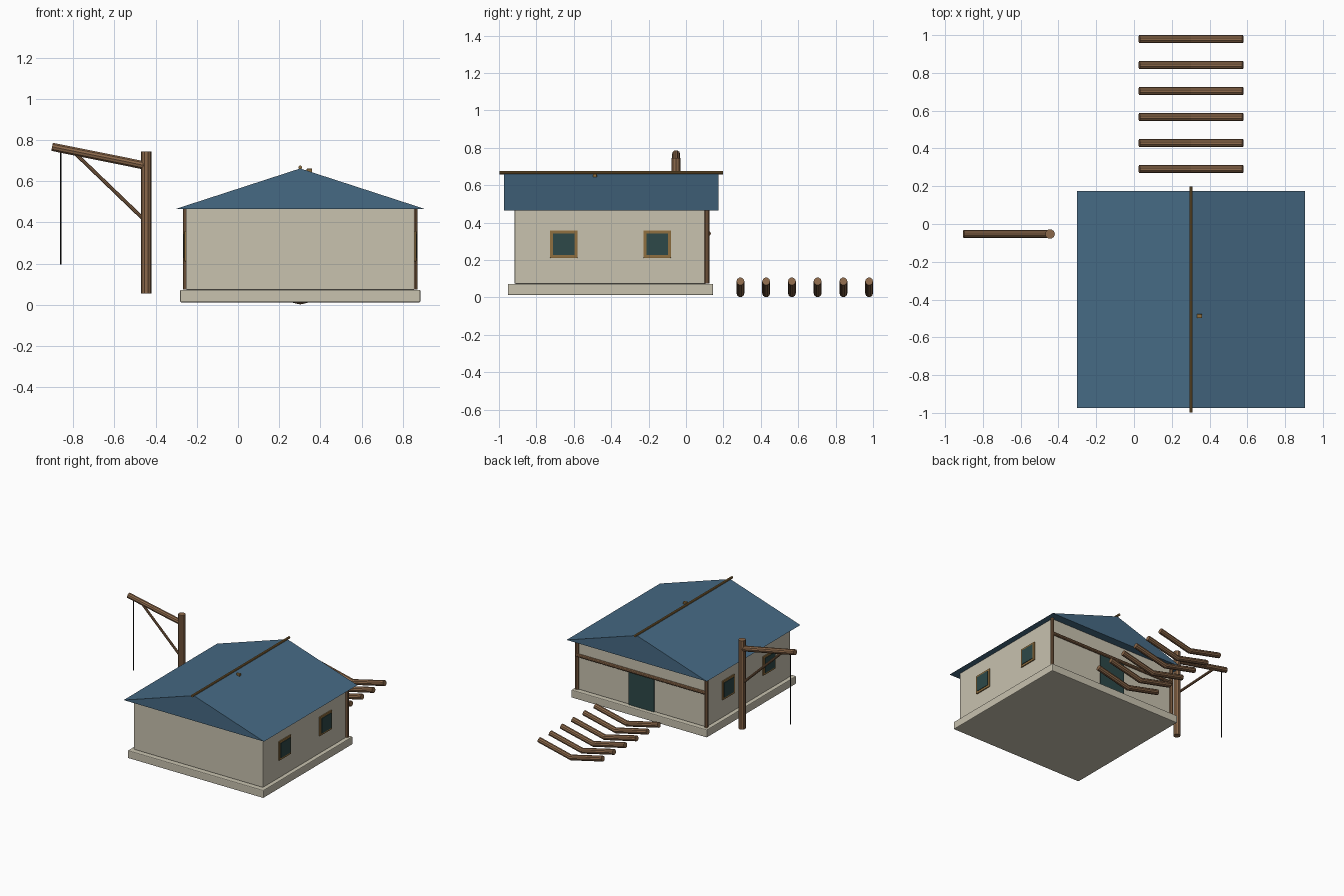
import bpy
import bmesh
from mathutils import Vector

cube = bpy.data.objects.get("Cube")
if cube:
    bpy.data.objects.remove(cube, do_unlink=True)


def material(name, rgb):
    m = bpy.data.materials.new(name)
    m.use_nodes = True
    m.diffuse_color = (*rgb, 1)
    m.node_tree.nodes["Principled BSDF"].inputs["Base Color"].default_value = (*rgb, 1)
    return m


PLASTER = material("plaster", (0.58, 0.54, 0.43))
ROOF = material("roof_blue", (0.061, 0.144, 0.231))
WOOD = material("brown_wood", (0.26, 0.14, 0.07))
TRIM = material("ochre_wood", (0.28, 0.16, 0.05))
GLASS = material("dark_teal", (0.026, 0.065, 0.065))
ROPE = material("rope_black", (0.008, 0.008, 0.008))


def from_bmesh(name, bm, mat):
    bmesh.ops.recalc_face_normals(bm, faces=bm.faces[:])
    mesh = bpy.data.meshes.new(name)
    bm.to_mesh(mesh)
    bm.free()
    mesh.materials.append(mat)
    obj = bpy.data.objects.new(name, mesh)
    bpy.context.collection.objects.link(obj)
    return obj


def box(name, low, high, mat, bevel=0):
    low, high = Vector(low), Vector(high)
    bm = bmesh.new()
    bmesh.ops.create_cube(bm, size=1)
    bmesh.ops.scale(bm, vec=high - low, verts=bm.verts)
    bmesh.ops.translate(bm, vec=(low + high) / 2, verts=bm.verts)
    obj = from_bmesh(name, bm, mat)
    if bevel:
        mod = obj.modifiers.new("soft_edges", 'BEVEL')
        mod.width = bevel
        mod.segments = 2
    return obj


def rod(name, points, radius, mat):
    """Faceted round pole along a path, mitred at bends."""
    curve = bpy.data.curves.new(name, 'CURVE')
    curve.dimensions = '3D'
    curve.bevel_depth = radius
    curve.bevel_resolution = 3
    curve.use_fill_caps = True
    spline = curve.splines.new('POLY')
    spline.points.add(len(points) - 1)
    spline.use_smooth = False
    for p, co in zip(spline.points, points):
        p.co = (*co, 1)
    curve.materials.append(mat)
    obj = bpy.data.objects.new(name, curve)
    bpy.context.collection.objects.link(obj)
    bpy.ops.object.select_all(action='DESELECT')
    obj.select_set(True)
    bpy.context.view_layer.objects.active = obj
    bpy.ops.object.convert(target='MESH')
    return bpy.context.object


MID = 0.302   # house centre line in x
HALF = 0.555  # half width of the walls
BACK = 0.11   # back wall

# Foundation and walls
box("foundation", (MID - 0.583, -0.953, 0.012), (MID + 0.583, 0.145, 0.073), PLASTER, 0.006)
box("walls", (MID - HALF, -0.917, 0.073), (MID + HALF, BACK, 0.47), PLASTER, 0.005)

# Solid gabled roof: triangle pushed from front to back
bm = bmesh.new()
profile = [(MID - 0.603, 0.466), (MID + 0.603, 0.466), (MID, 0.662)]
face = bm.faces.new([bm.verts.new((x, -0.974, z)) for x, z in profile])
pushed = bmesh.ops.extrude_face_region(bm, geom=[face], use_keep_orig=True)
bmesh.ops.translate(bm, vec=(0, 1.148, 0),
                    verts=[v for v in pushed["geom"] if isinstance(v, bmesh.types.BMVert)])
from_bmesh("roof", bm, ROOF)

# Ridge pole and small roof peg
rod("ridge_pole", [(MID, -0.998, 0.667), (MID, 0.198, 0.667)], 0.009, TRIM)
box("roof_peg", (0.333, -0.498, 0.642), (0.36, -0.477, 0.661), TRIM, 0.003)

# Windows on both side walls
for side, label in ((-1, "right"), (1, "left")):
    for y, place in ((-0.654, "front"), (-0.154, "back")):
        def pane(half, depth, z=0.285):
            xs = sorted((MID + side * (HALF - 0.01), MID + side * (HALF + depth)))
            return (xs[0], y - half, z - half), (xs[1], y + half, z + half)
        box(f"{label}_{place}_window_frame", *pane(0.074, 0.008), TRIM, 0.003)
        box(f"{label}_{place}_window_glass", *pane(0.058, 0.012), GLASS)

# Back corner posts, cross beam and door
for side, label in ((-1, "right"), (1, "left")):
    x = MID + side * HALF
    rod(f"{label}_corner_post", [(x, BACK + 0.002, 0.075), (x, BACK + 0.002, 0.467)], 0.014, WOOD)
rod("back_beam", [(MID - HALF, 0.12, 0.342), (MID + HALF, 0.12, 0.342)], 0.013, WOOD)
box("door", (MID - 0.11, BACK - 0.01, 0.075), (MID + 0.11, BACK + 0.009, 0.342), GLASS)

# Bent logs laid out behind the house
for i in range(6):
    y = 0.291 + i * 0.1376
    rod(f"bent_log_{i + 1}", [(0.028, y, 0.086), (MID, y, 0.022), (0.576, y, 0.086)], 0.021, WOOD)

# Hoist: post, arm, brace and hanging rope
Y = -0.053
rod("hoist_post", [(-0.445, Y, 0.055), (-0.445, Y, 0.745)], 0.026, WOOD)
rod("hoist_arm", [(-0.902, Y, 0.767), (-0.445, Y, 0.675)], 0.021, WOOD)
rod("hoist_brace", [(-0.80, Y, 0.745), (-0.45, Y, 0.408)], 0.0095, WOOD)
rod("hoist_rope", [(-0.86, Y, 0.195), (-0.86, Y, 0.755)], 0.003, ROPE)
